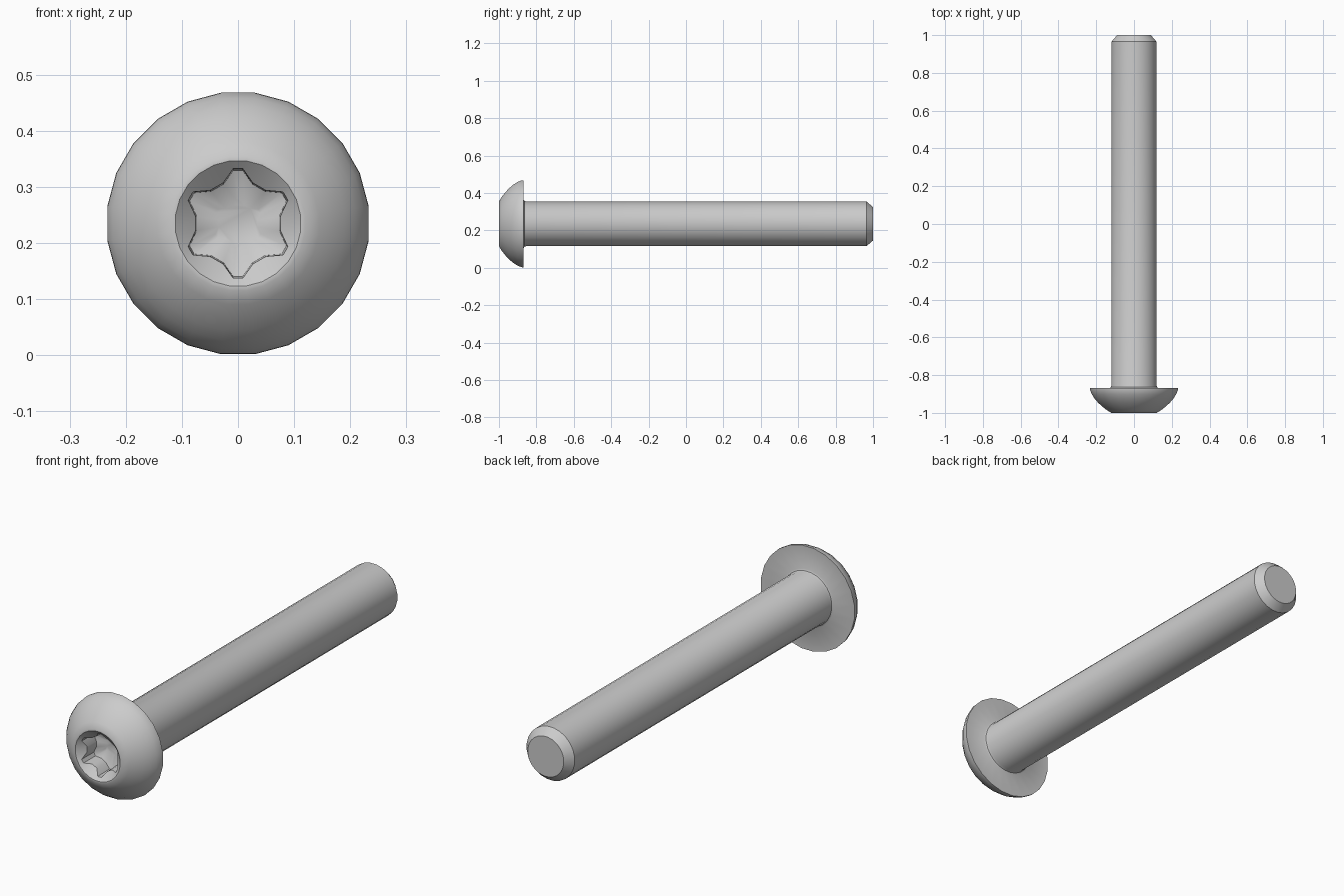
import bpy, bmesh
from math import sin, cos, radians

if "Cube" in bpy.data.objects:
    bpy.data.objects.remove(bpy.data.objects["Cube"])

CZ = 0.235          # height of the screw axis
LOBES = 6
HULL = 1.004        # widens the polygon rings to the true diameter


def ring(bm, pts):
    """pts: list of (angle in degrees, radius, y) around the screw axis"""
    return [bm.verts.new((r * cos(radians(a)), y, CZ + r * sin(radians(a)))) for a, r, y in pts]


def circle(r, y):
    return [(90 + 60 * k + a, r * HULL, y) for k in range(LOBES) for a in (-7.5, 7.5, 22.5, 37.5)]


def star(scale, depth):
    """Six-lobed ring; depth gives y for each radius"""
    shape = ((-5, 0.098), (5, 0.098), (20, 0.077), (40, 0.077))
    return [(90 + 60 * k + a, r * scale, depth(r)) for k in range(LOBES) for a, r in shape]


bm = bmesh.new()

# six-lobed drive recess, from its floor out to the countersunk rim
rings = [star(0.45, lambda r: -0.885),
         star(0.97, lambda r: -0.905),
         star(1.0, lambda r: -1 + (0.112 - r) * 0.9),
         circle(0.112, -1.0)]

# domed head, underside, fillet, shank and chamfered tip
profile = [(0.120, -1.0), (0.145, -0.985), (0.168, -0.967), (0.190, -0.947), (0.209, -0.925),
           (0.224, -0.902), (0.233, -0.88), (0.234, -0.868),
           (0.130, -0.868), (0.123, -0.864), (0.120, -0.855),
           (0.120, 0.965), (0.090, 1.0)]
rings += [circle(r, y) for r, y in profile]

loops = [ring(bm, p) for p in rings]
for a, b in zip(loops, loops[1:]):
    n = len(a)
    for i in range(n):
        j = (i + 1) % n
        bm.faces.new((a[i], a[j], b[j], b[i]))

# recess floor and tip cap
bm.faces.new(loops[0])
bm.faces.new(loops[-1])
bmesh.ops.recalc_face_normals(bm, faces=bm.faces)

mesh = bpy.data.meshes.new("button_head_screw")
bm.to_mesh(mesh)
bm.free()
screw = bpy.data.objects.new("button_head_screw", mesh)
bpy.context.collection.objects.link(screw)
bpy.context.view_layer.objects.active = screw
screw.select_set(True)
bpy.ops.object.shade_smooth_by_angle(angle=radians(32))
